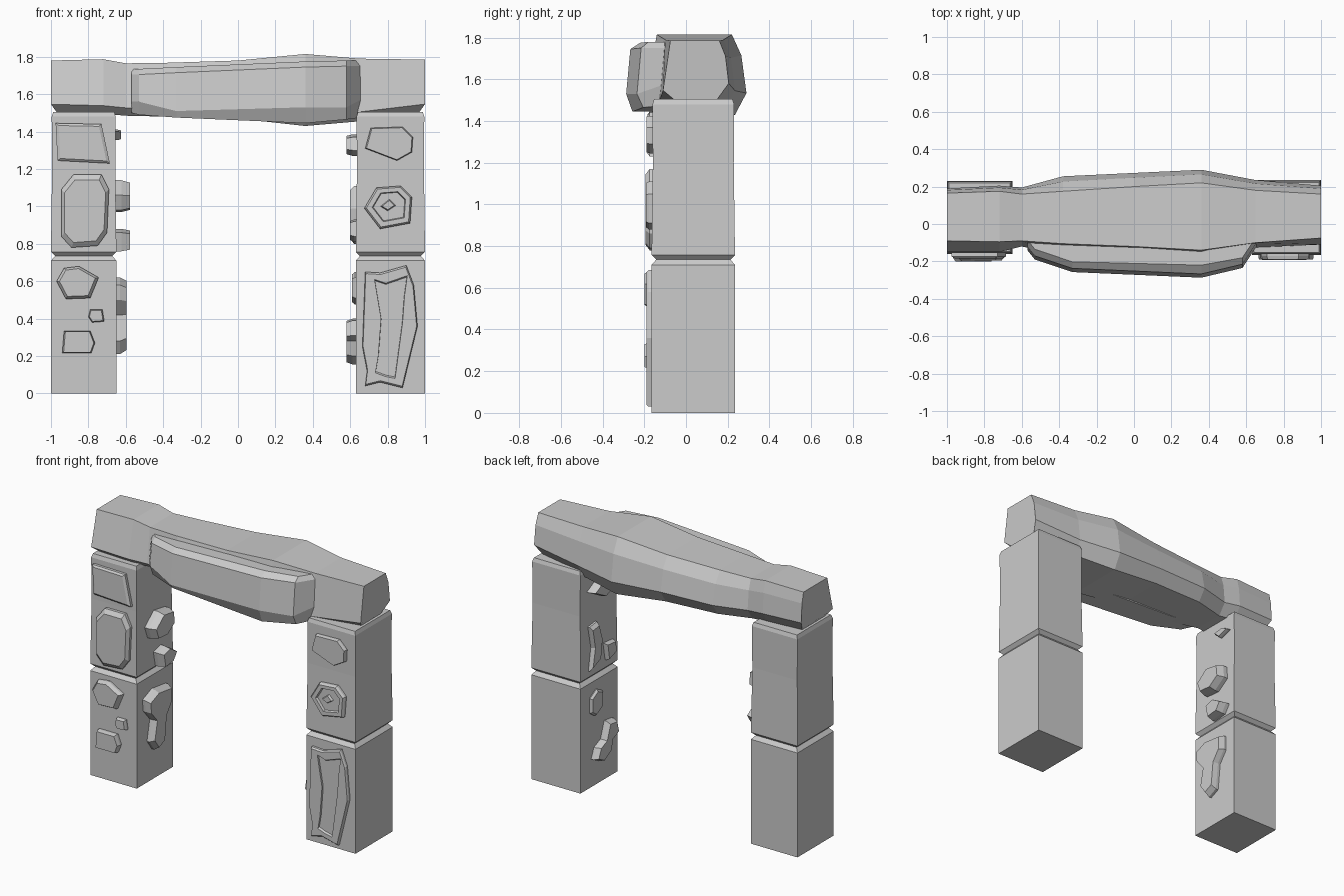
import bpy, bmesh


def loft(name, rings):
    """Skin a list of equal-length point loops and cap both ends."""
    bm = bmesh.new()
    loops = [[bm.verts.new(p) for p in ring] for ring in rings]
    n = len(loops[0])
    for a, b in zip(loops, loops[1:]):
        for i in range(n):
            j = (i + 1) % n
            bm.faces.new((a[i], a[j], b[j], b[i]))
    bm.faces.new(loops[0][::-1])
    bm.faces.new(loops[-1])
    bmesh.ops.recalc_face_normals(bm, faces=bm.faces)
    me = bpy.data.meshes.new(name)
    bm.to_mesh(me)
    bm.free()
    ob = bpy.data.objects.new(name, me)
    bpy.context.collection.objects.link(ob)
    return ob


def scaled(pts, s):
    cu = sum(p[0] for p in pts) / len(pts)
    cv = sum(p[1] for p in pts) / len(pts)
    return [(cu + (u - cu) * s, cv + (v - cv) * s) for u, v in pts]


# Wall mappings: (along wall, height, outward distance) -> world
def front(u, v, d): return (u, -0.16 - d, v)
def left_inner(u, v, d): return (-0.655 + d, u, v)
def right_inner(u, v, d): return (0.635 - d, u, v)


def relief(name, wall, stages):
    """Stone carving made of (outline, height) stages standing on a wall."""
    first = stages[0][0]
    rings = [(first, -0.02)] + stages
    return loft(name, [[wall(u, v, d) for u, v in pts] for pts, d in rings])


def knob(name, wall, pts, depth, taper=0.85):
    return relief(name, wall, [(pts, depth * 0.4), (scaled(pts, taper), depth)])


# Pillars: two stacked blocks with a grooved joint
def pillar(name, x0, x1, y0, y1):
    levels = [(0, 0), (0.71, 0), (0.735, 0.022), (0.757, 0.0), (1.2, 0.006),
              (1.48, 0.004), (1.505, 0.012)]
    loft(name, [[(x0 + i, y0 + i, z), (x1 - i, y0 + i, z),
                 (x1 - i, y1 - i, z), (x0 + i, y1 - i, z)] for z, i in levels])


pillar("left_pillar", -1.0, -0.65, -0.16, 0.23)
pillar("right_pillar", 0.63, 1.0, -0.165, 0.235)

# Lintel: x, top z, bottom z, top front/back y, widest front/back y
stations = [
    (-1.0, 1.78, 1.505, -0.09, 0.165, -0.15, 0.19),
    (-0.72, 1.787, 1.495, -0.095, 0.175, -0.15, 0.205),
    (-0.6, 1.765, 1.485, -0.09, 0.16, -0.12, 0.195),
    (-0.38, 1.768, 1.48, -0.105, 0.175, -0.17, 0.255),
    (0.0, 1.78, 1.47, -0.12, 0.2, -0.19, 0.273),
    (0.36, 1.815, 1.43, -0.14, 0.22, -0.2, 0.29),
    (0.65, 1.79, 1.455, -0.1, 0.18, -0.125, 0.235),
    (1.0, 1.785, 1.505, -0.075, 0.16, -0.11, 0.205),
]
rings = []
for x, zt, zb, tf, tb, wf, wb in stations:
    xb = x * 0.97 if abs(x) == 1 else x
    h = zt - zb
    rings.append([(x, tf, zt), (x, wf, zb + 0.15 * h), (xb, wf + 0.05, zb),
                  (xb, wb - 0.055, zb), (x, wb, zb + 0.27 * h),
                  (x, tb + (wb - tb) * 0.65, zt - 0.26 * h), (x, tb, zt)])
loft("lintel", rings)

# Raised slab on the lintel front: x, top z, ridge z, bottom z, front y
slab = [(-0.57, 1.735, 1.56, 1.50, -0.14), (-0.53, 1.735, 1.56, 1.49, -0.19),
        (-0.33, 1.745, 1.51, 1.475, -0.257), (0.36, 1.775, 1.53, 1.445, -0.287),
        (0.58, 1.78, 1.53, 1.465, -0.235), (0.655, 1.78, 1.57, 1.475, -0.12)]
loft("lintel_front_slab", [[(x, -0.05, zt), (x, max(y + 0.055, -0.22), zt),
                            (x, y + 0.02, zt - 0.03), (x, y, zr),
                            (x, y + 0.03, zb), (x, -0.05, zb)]
                           for x, zt, zr, zb, y in slab])

# Left pillar front carvings
square = [(-0.975, 1.445), (-0.73, 1.44), (-0.685, 1.23), (-0.965, 1.245)]
relief("square_panel", front, [(square, 0.014), (scaled(square, 0.88), 0.024)])
octa = [(-0.88, 1.17), (-0.73, 1.17), (-0.69, 1.09), (-0.70, 0.86), (-0.75, 0.79),
        (-0.89, 0.78), (-0.945, 0.84), (-0.945, 1.09)]
knob("long_octagon", front, octa, 0.035, 0.86)
knob("five_sided_stone", front, [(-0.93, 0.67), (-0.85, 0.68), (-0.745, 0.62),
                                 (-0.79, 0.51), (-0.92, 0.505), (-0.97, 0.6)], 0.04)
knob("small_stone", front, [(-0.79, 0.45), (-0.725, 0.45), (-0.715, 0.385),
                            (-0.78, 0.38), (-0.8, 0.41)], 0.03)
knob("block_stone", front, [(-0.93, 0.335), (-0.79, 0.335), (-0.765, 0.27),
                            (-0.785, 0.215), (-0.94, 0.215)], 0.04, 0.92)

# Right pillar front carvings
knob("six_sided_stone", front, [(0.71, 1.42), (0.88, 1.425), (0.935, 1.37),
                                (0.93, 1.29), (0.85, 1.245), (0.68, 1.31)], 0.03, 0.95)
hexa = [(0.74, 1.10), (0.87, 1.11), (0.93, 1.05), (0.92, 0.91), (0.76, 0.88), (0.675, 0.99)]
relief("hexagon_ring", front, [(hexa, 0.018), (scaled(hexa, 0.92), 0.032),
                               (scaled(hexa, 0.7), 0.032), (scaled(hexa, 0.66), 0.016)])
knob("diamond", front, [(0.76, 1.0), (0.81, 1.04), (0.845, 1.005), (0.80, 0.975)], 0.032, 0.75)
outer = [(0.68, 0.65), (0.76, 0.645), (0.90, 0.685), (0.94, 0.58), (0.96, 0.36),
         (0.88, 0.03), (0.76, 0.06), (0.68, 0.04), (0.69, 0.12), (0.665, 0.25)]
inner = [(0.73, 0.61), (0.79, 0.59), (0.905, 0.63), (0.89, 0.52), (0.88, 0.38),
         (0.84, 0.08), (0.79, 0.09), (0.735, 0.11), (0.75, 0.2), (0.765, 0.40)]
relief("tall_panel", front, [(outer, 0.02), (scaled(outer, 0.97), 0.03),
                             (inner, 0.03), (scaled(inner, 0.97), 0.018)])

# Knobs on the inner face of the left pillar
knob("left_knob_top", left_inner, [(0.05, 1.4), (0.14, 1.41), (0.19, 1.38), (0.1, 1.355)], 0.03)
knob("left_knob_upper", left_inner, [(-0.07, 1.06), (0.03, 1.14), (0.15, 1.12),
                                     (0.16, 1.03), (0.07, 0.97), (-0.04, 0.98)], 0.078)
knob("left_knob_middle", left_inner, [(0.02, 0.86), (0.1, 0.88), (0.18, 0.83),
                                      (0.14, 0.77), (0.04, 0.76)], 0.078)
knob("left_boot_stone", left_inner, [(-0.1, 0.58), (0.0, 0.62), (0.15, 0.6), (0.15, 0.5),
                                     (0.09, 0.42), (0.07, 0.24), (0.0, 0.21), (-0.05, 0.28),
                                     (-0.02, 0.42), (-0.09, 0.5)], 0.06, 0.9)

# Knobs on the inner face of the right pillar
knob("right_knob_top", right_inner, [(0.16, 1.34), (0.07, 1.385), (-0.05, 1.37),
                                     (-0.07, 1.3), (0.03, 1.27)], 0.055)
knob("right_tall_knob", right_inner, [(0.15, 1.1), (0.07, 1.11), (0.03, 0.99), (0.05, 0.84),
                                      (0.15, 0.8), (0.12, 0.95)], 0.035)
knob("right_small_knob", right_inner, [(-0.01, 0.93), (-0.11, 0.92), (-0.12, 0.84),
                                       (-0.03, 0.81)], 0.035)
knob("right_hex_knob", right_inner, [(0.14, 0.61), (0.07, 0.65), (0.01, 0.62), (0.02, 0.51),
                                     (0.09, 0.475), (0.14, 0.51)], 0.025)
knob("right_boot_stone", right_inner, [(-0.02, 0.40), (-0.1, 0.39), (-0.12, 0.31), (-0.05, 0.28),
                                       (-0.03, 0.2), (0.05, 0.155), (0.12, 0.19), (0.09, 0.26),
                                       (0.02, 0.29)], 0.055, 0.9)
